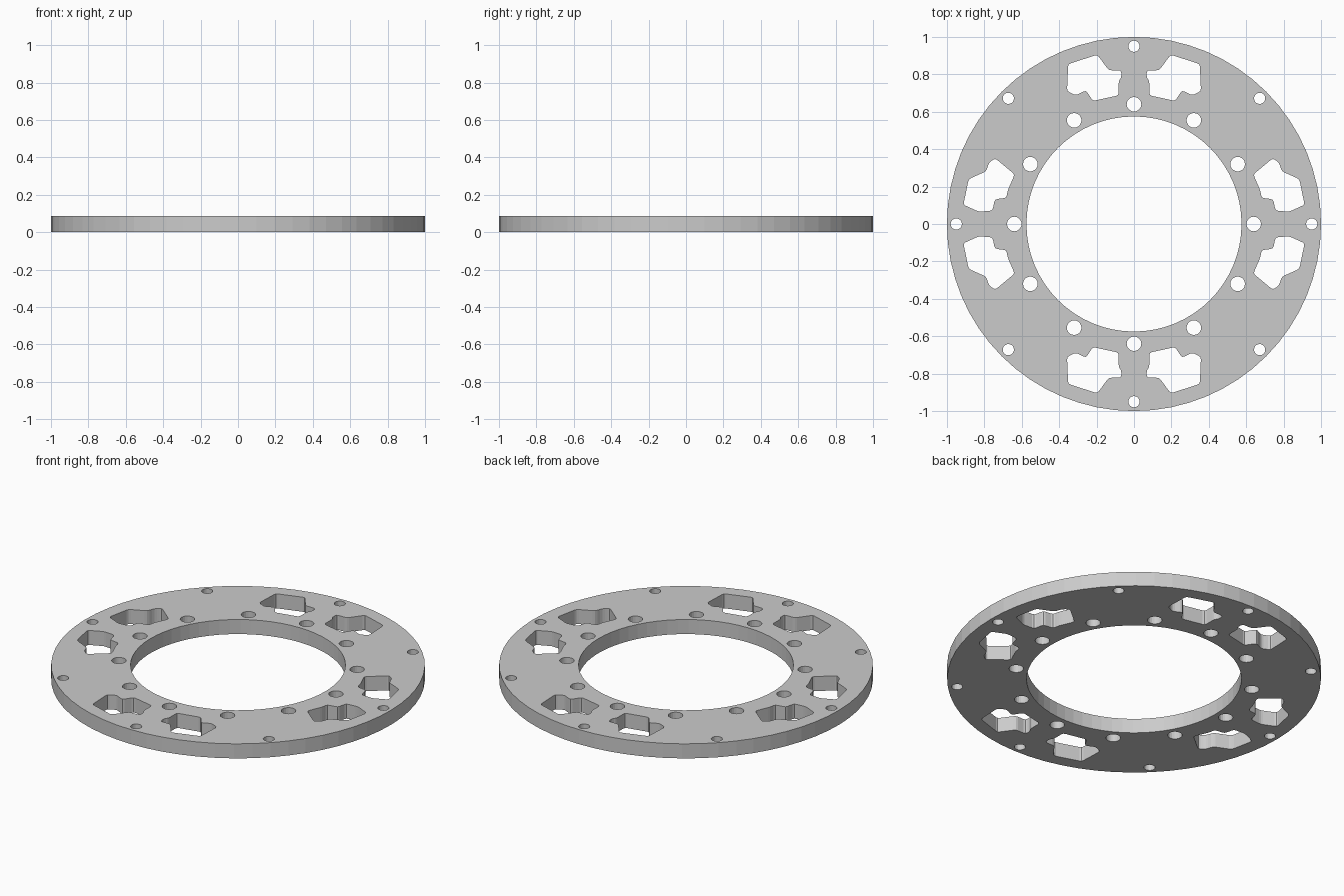
import bpy, math
from mathutils import Vector

if "Cube" in bpy.data.objects:
    bpy.data.objects.remove(bpy.data.objects["Cube"])

H = 0.086
curve = bpy.data.curves.new("ring_plate", 'CURVE')
curve.dimensions = '2D'
curve.fill_mode = 'BOTH'
curve.extrude = H / 2


def loop(points):
    s = curve.splines.new('POLY')
    s.points.add(len(points) - 1)
    for p, (x, y) in zip(s.points, points):
        p.co = (x, y, 0, 1)
    s.use_cyclic_u = True


def circle(r, n, cx=0, cy=0):
    loop([(cx + r * math.cos(2 * math.pi * i / n),
           cy + r * math.sin(2 * math.pi * i / n)) for i in range(n)])


def rounded(points, r=0.014):
    out = []
    for i, p in enumerate(points):
        c = Vector(p)
        ends = []
        for q in (points[i - 1], points[(i + 1) % len(points)]):
            d = Vector(q) - c
            ends.append(c + d.normalized() * min(r, d.length * 0.4))
        a, b = ends
        out += [a, (a + b) / 4 + c / 2, b]
    return [tuple(v) for v in out]


# Outer rim and central opening
circle(1.0, 64)
circle(0.575, 64)

# Inner and outer bolt circles
for count, radius, hole in ((12, 0.64, 0.039), (8, 0.95, 0.03)):
    for i in range(count):
        a = 2 * math.pi * i / count
        circle(hole, 20, radius * math.cos(a), radius * math.sin(a))

# Stepped windows, mirrored into all four quadrants
window_y = [(0.352, 0.855), (0.196, 0.905), (0.135, 0.822), (0.069, 0.822),
            (0.067, 0.785), (0.082, 0.765), (0.082, 0.688), (0.22, 0.658),
            (0.257, 0.715), (0.31, 0.688), (0.358, 0.71)]
window_x = [(0.638, 0.265), (0.743, 0.352), (0.776, 0.326), (0.79, 0.282),
            (0.884, 0.24), (0.912, 0.103), (0.83, 0.066), (0.757, 0.071),
            (0.744, 0.132), (0.682, 0.14), (0.675, 0.18)]
for shape in (window_y, window_x):
    for sx in (1, -1):
        for sy in (1, -1):
            loop(rounded([(x * sx, y * sy) for x, y in shape]))

# Solid plate
source = bpy.data.objects.new("ring_plate_profile", curve)
bpy.context.collection.objects.link(source)
bpy.context.view_layer.update()
mesh = bpy.data.meshes.new_from_object(
    source.evaluated_get(bpy.context.evaluated_depsgraph_get()))
bpy.data.objects.remove(source)
for v in mesh.vertices:
    v.co.z += H / 2
for p in mesh.polygons:
    p.use_smooth = False
plate = bpy.data.objects.new("ring_plate", mesh)
bpy.context.collection.objects.link(plate)
